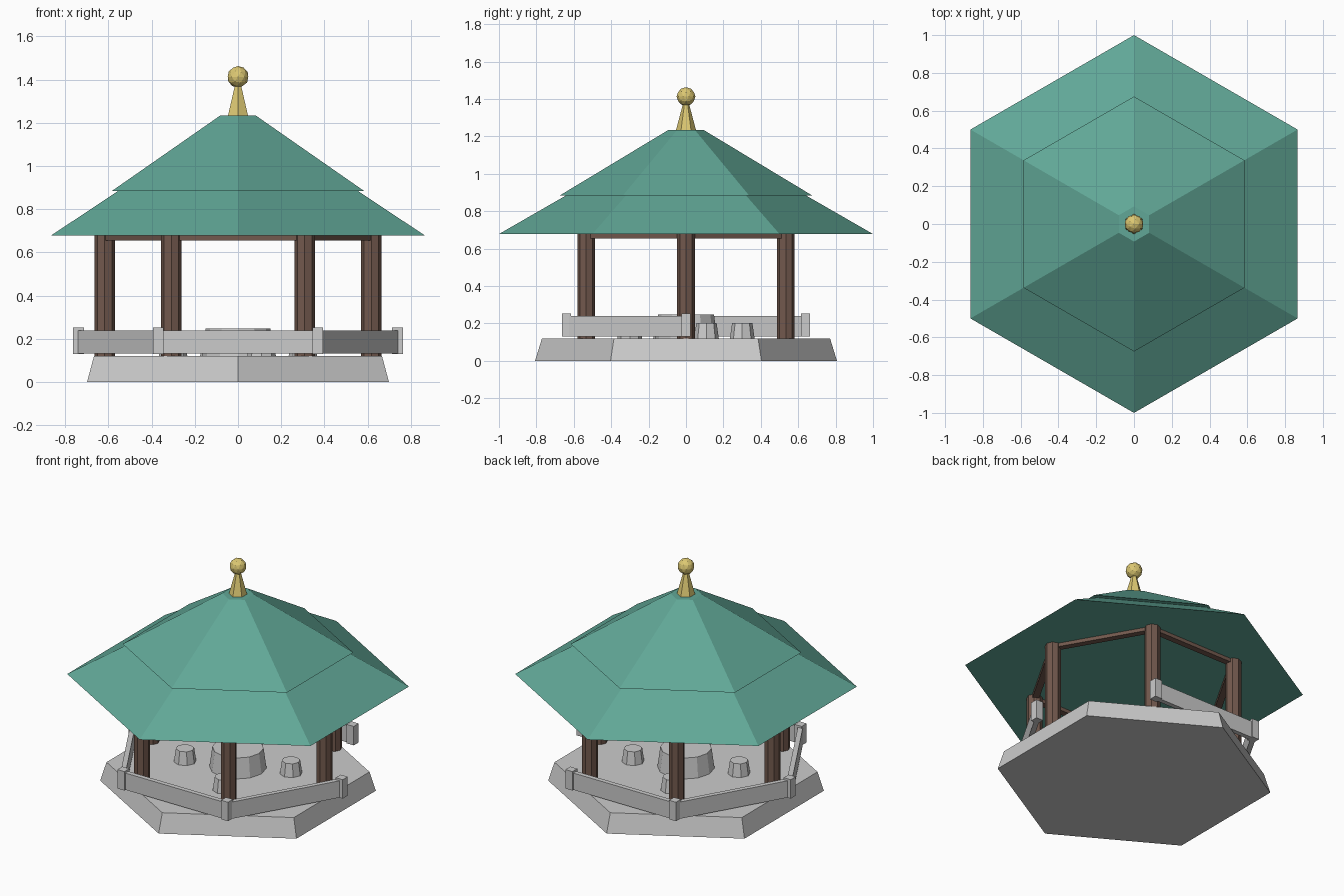
import bpy
from math import cos, sin, pi, radians, atan2

if "Cube" in bpy.data.objects:
    bpy.data.objects.remove(bpy.data.objects["Cube"])


def material(name, rgb):
    m = bpy.data.materials.new(name)
    m.diffuse_color = (*rgb, 1)
    m.use_nodes = True
    m.node_tree.nodes["Principled BSDF"].inputs["Base Color"].default_value = m.diffuse_color
    return m


WOOD = material("wood", (0.17, 0.10, 0.075))
GREEN = material("roof_green", (0.12, 0.39, 0.31))
GOLD = material("gold", (0.72, 0.58, 0.17))


def finish(name, mat):
    ob = bpy.context.object
    ob.name = name
    if mat:
        ob.data.materials.append(mat)
    return ob


def frustum(name, sides, r1, r2, z1, z2, x=0, y=0, mat=None):
    # tapered prism; first corner points to +y
    bpy.ops.mesh.primitive_cone_add(vertices=sides, radius1=r1, radius2=r2,
                                    depth=z2 - z1, location=(x, y, (z1 + z2) / 2))
    return finish(name, mat)


def box(name, loc, size, rot=0, mat=None):
    bpy.ops.mesh.primitive_cube_add(size=1, location=loc, rotation=(0, 0, rot))
    bpy.context.object.scale = size
    return finish(name, mat)


def corner(r, i):
    return r * cos(i * pi / 3), r * sin(i * pi / 3)


def span(name, r, i, thick, z1, z2, mat=None):
    # straight bar between neighbouring hexagon corners i and i + 1
    (ax, ay), (bx, by) = corner(r, i), corner(r, i + 1)
    return box(name, ((ax + bx) / 2, (ay + by) / 2, (z1 + z2) / 2),
               (r, thick, z2 - z1), atan2(by - ay, bx - ax), mat)


# stone platform
frustum("platform", 6, 0.807, 0.77, 0, 0.12)

# two-tier roof
frustum("lower_roof", 6, 1.0, 0.64, 0.678, 0.885, mat=GREEN)
frustum("upper_roof", 6, 0.675, 0.093, 0.884, 1.235, mat=GREEN)

# finial
frustum("finial_spike", 6, 0.053, 0.012, 1.235, 1.39, mat=GOLD)
bpy.ops.mesh.primitive_ico_sphere_add(subdivisions=2, radius=0.05, location=(0, 0, 1.413))
finish("finial_ball", GOLD)

# columns, beams, railing posts and rails (one side left open as the entrance)
for i in range(6):
    x, y = corner(0.617, i)
    frustum(f"column_{i}", 8, 0.047, 0.047, 0.12, 0.69, x, y, WOOD)
    span(f"beam_{i}", 0.617, i, 0.04, 0.655, 0.69, WOOD)
    x, y = corner(0.738, i)
    box(f"rail_post_{i}", (x, y, 0.191), (0.05, 0.05, 0.122))
    if i != 0:
        span(f"rail_{i}", 0.738, i, 0.03, 0.131, 0.239)

# table with four stools
frustum("table", 12, 0.167, 0.15, 0.12, 0.247)
for k in range(4):
    a = radians(20 + 90 * k)
    frustum(f"stool_{k}", 8, 0.066, 0.054, 0.12, 0.203, 0.32 * cos(a), 0.32 * sin(a))
